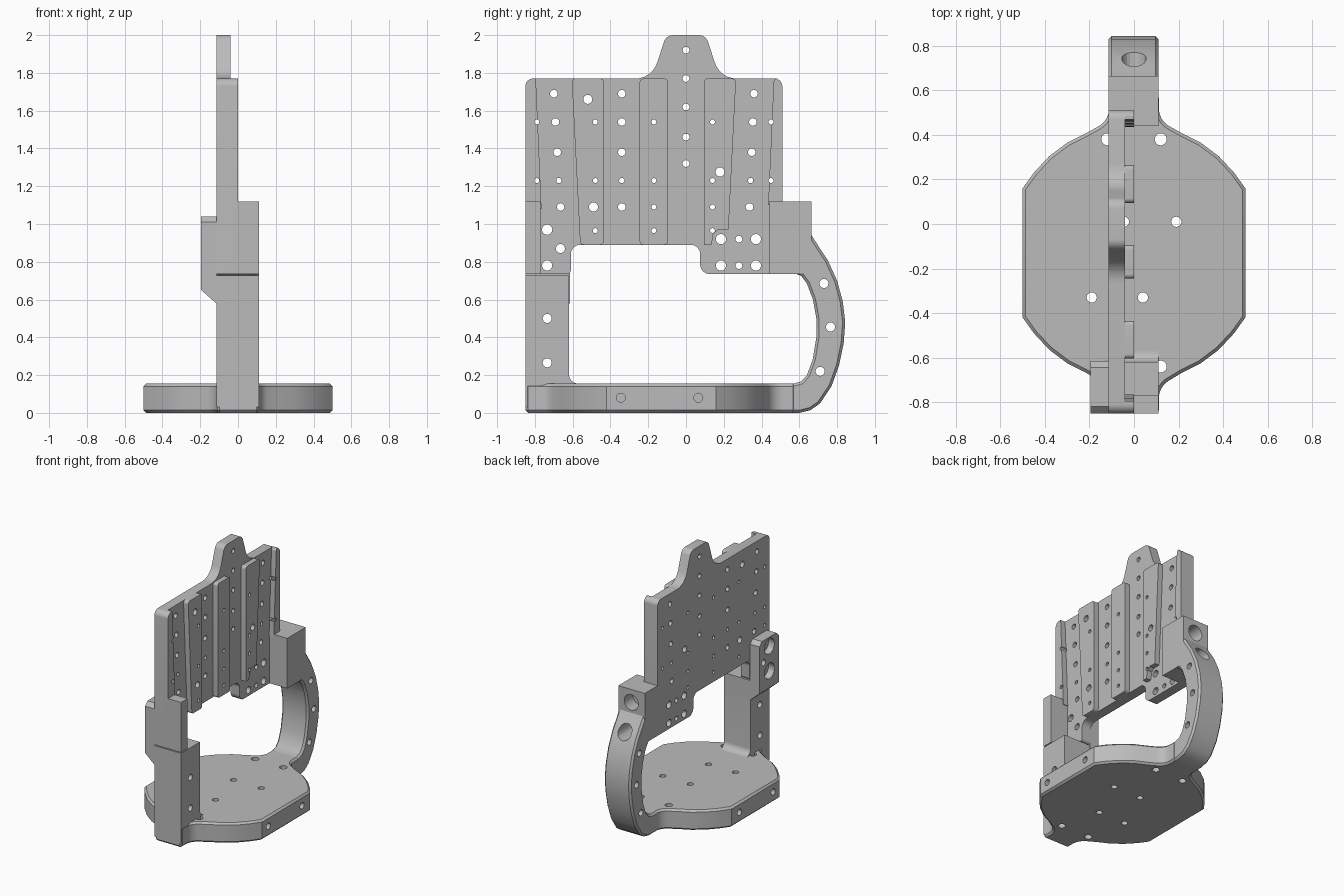
import bpy, bmesh, math
from mathutils import Vector, Matrix

cube = bpy.data.objects.get("Cube")
if cube:
    bpy.data.objects.remove(cube, do_unlink=True)

grey = bpy.data.materials.new("machined grey")
grey.use_nodes = True
grey.diffuse_color = (0.5, 0.5, 0.5, 1)
grey.node_tree.nodes["Principled BSDF"].inputs["Base Color"].default_value = (0.5, 0.5, 0.5, 1)

LO, HI = -0.115, 0.11      # width of the column and handle
BACK, FACE = -0.04, 0.0    # plate face and rib face


def rounded(points, steps=6):
    """Outline points (u, v[, radius]) with their corners filleted."""
    out = []
    for i, p in enumerate(points):
        c = Vector(p[:2])
        if len(p) < 3:
            out.append(c)
            continue
        a = (Vector(points[i - 1][:2]) - c).normalized()
        b = (Vector(points[(i + 1) % len(points)][:2]) - c).normalized()
        half = a.angle(b) / 2
        mid = c + (a + b).normalized() * (p[2] / math.sin(half))
        start = c + a * (p[2] / math.tan(half)) - mid
        end = c + b * (p[2] / math.tan(half)) - mid
        for k in range(steps + 1):
            d = start.lerp(end, k / steps).normalized() * p[2]
            out.append(mid + d)
    return out


def make(name, bm):
    bmesh.ops.recalc_face_normals(bm, faces=bm.faces)
    mesh = bpy.data.meshes.new(name)
    bm.to_mesh(mesh)
    bm.free()
    ob = bpy.data.objects.new(name, mesh)
    mesh.materials.append(grey)
    bpy.context.collection.objects.link(ob)
    return ob


def prism(name, points, lo, hi, axis="x"):
    """Extrude an outline along x (u=y, v=z) or along z (u=x, v=y)."""
    bm = bmesh.new()
    place = (lambda p: (lo, p.x, p.y)) if axis == "x" else (lambda p: (p.x, p.y, lo))
    face = bm.faces.new([bm.verts.new(place(p)) for p in rounded(points)])
    new = bmesh.ops.extrude_face_region(bm, geom=[face])["geom"]
    shift = (hi - lo, 0, 0) if axis == "x" else (0, 0, hi - lo)
    bmesh.ops.translate(bm, vec=shift, verts=[v for v in new if isinstance(v, bmesh.types.BMVert)])
    return make(name, bm)


def box(y0, y1, z0, z1):
    return [(y0, z0), (y1, z0), (y1, z1), (y0, z1)]


def drills(name, holes):
    """Cutter of cylinders: (axis, start, end, u, v, radius)."""
    bm = bmesh.new()
    for axis, a, b, u, v, r in holes:
        m = (a + b) / 2
        if axis == "x":
            mat = Matrix.Translation((m, u, v)) @ Matrix.Rotation(math.pi / 2, 4, "Y")
        elif axis == "y":
            mat = Matrix.Translation((u, m, v)) @ Matrix.Rotation(math.pi / 2, 4, "X")
        else:
            mat = Matrix.Translation((u, v, m))
        bmesh.ops.create_cone(bm, cap_ends=True, segments=20, radius1=r, radius2=r,
                              depth=b - a, matrix=mat)
    ob = make(name, bm)
    ob.hide_render = True
    return ob


def finish(ob, cutter=None, chamfer=0):
    bpy.ops.object.select_all(action="DESELECT")
    ob.select_set(True)
    bpy.context.view_layer.objects.active = ob
    if chamfer:
        mod = ob.modifiers.new("chamfer", "BEVEL")
        mod.width, mod.segments = chamfer, 1
        mod.limit_method, mod.angle_limit = "ANGLE", math.radians(60)
        bpy.ops.object.modifier_apply(modifier=mod.name)
    if cutter:
        mod = ob.modifiers.new("holes", "BOOLEAN")
        mod.operation, mod.solver, mod.object = "DIFFERENCE", "EXACT", cutter
        mod.use_self = True
        bpy.ops.object.modifier_apply(modifier=mod.name)
    bpy.ops.object.shade_smooth_by_angle(angle=math.radians(30))


# Holes running sideways through plate, ribs, column and handle
side = []


def bore(r, ys, zs):
    side.extend(("x", -0.3, 0.3, y, z, r) for y in ys for z in zs)


bore(0.013, (-0.79, -0.48, -0.17, 0.14, 0.45), (1.54, 1.23))
bore(0.013, (-0.48, -0.17, 0.14), (0.965,))
bore(0.013, (-0.79, -0.17, 0.14), (1.09,))
bore(0.018, (0,), (1.92, 1.77, 1.62, 1.46, 1.32))
for row, z in enumerate((1.69, 1.54, 1.38, 1.23, 1.09)):
    bore(0.014 if row == 3 else 0.02, (-0.7 + 0.009 * row, -0.34, 0.36 - 0.006 * row), (z,))
bore(0.027, (0.185, 0.37), (0.92, 0.78))
bore(0.018, (0.28,), (0.92, 0.78))
bore(0.027, (-0.735,), (0.97, 0.78))
bore(0.024, (-0.735,), (0.5, 0.265))
for y, z in ((-0.52, 1.66), (0.18, 1.275), (-0.49, 1.09), (-0.665, 0.87),
             (0.73, 0.685), (0.765, 0.455), (0.71, 0.22)):
    bore(0.024, (y,), (z,))
side_drill = drills("side_hole_cutter", side)

# Upright plate with a rounded tab on top
tab = [(0.18, 1.77, 0.12), (0.105, 2.0, 0.05)]
plate = prism("upright_plate", [
    (-0.85, 0.735), (-0.61, 0.735, 0.02), (-0.61, 0.89, 0.05), (0.075, 0.89, 0.05),
    (0.075, 0.735, 0.05), (0.51, 0.735), (0.51, 1.77, 0.04)] + tab
    + [(-y, z, r) for y, z, r in reversed(tab)] + [(-0.85, 1.77, 0.04)], LO, BACK)
finish(plate, side_drill)

# Raised ribs on the plate face
ribs = {
    "front_strip": [(-0.85, 1.08), (-0.765, 1.08), (-0.795, 1.77), (-0.85, 1.77, 0.04)],
    "front_rib": [(-0.56, 0.89, 0.02), (-0.435, 0.89, 0.02), (-0.435, 1.77, 0.02), (-0.605, 1.77, 0.02)],
    "middle_rib": [(-0.245, 0.89, 0.02), (-0.095, 0.89, 0.02), (-0.095, 1.77, 0.02), (-0.245, 1.77, 0.02)],
    "rear_rib": [(0.095, 0.89), (0.135, 0.89), (0.145, 0.95), (0.17, 0.97), (0.225, 0.97),
                 (0.265, 1.77, 0.02), (0.095, 1.77, 0.02)],
    "rear_strip": [(0.435, 1.1), (0.51, 1.1), (0.51, 1.77, 0.04), (0.465, 1.77, 0.02)],
}
for name, outline in ribs.items():
    finish(prism(name, outline, BACK, FACE), side_drill)

# Front column with a filleted foot, and the thin wall above it
column = prism("front_column", [
    (-0.85, 0.03), (-0.57, 0.03), (-0.57, 0.155), (-0.62, 0.155, 0.049),
    (-0.62, 0.728), (-0.85, 0.728)], LO, HI)
finish(column, side_drill)
finish(prism("column_upper_wall", box(-0.85, -0.77, 0.735, 1.12), BACK, HI))

# Clamp block behind the column, sloped underneath, with counterbores
block = prism("clamp_block", [
    (-0.85, 0.58), (-0.615, 0.58), (-0.615, 1.01), (-0.645, 1.04), (-0.82, 1.04), (-0.85, 1.01)],
    -0.195, LO)
for v in block.data.vertices:
    if v.co.z < 0.6 and v.co.x < -0.19:
        v.co.z = 0.65
finish(block, side_drill)
counterbores = drills("counterbore_cutter", [("x", -0.3, -0.145, -0.735, z, 0.06) for z in (0.97, 0.78)])
finish(block, counterbores)

# Curved handle arm and its mounting block
rear_drill = drills("rear_hole_cutter", [("y", 0.56, 0.9, 0, 1.02, 0.06), ("y", 0.5, 0.9, 0, 0.82, 0.055)])
arm = prism("handle_arm", [
    (0.5, 0), (0.6, 0), (0.66, 0.015), (0.71, 0.05), (0.77, 0.14), (0.81, 0.25), (0.835, 0.37),
    (0.843, 0.48), (0.83, 0.59), (0.8, 0.7), (0.75, 0.81), (0.7, 0.885), (0.665, 0.94),
    (0.6, 0.94), (0.52, 0.74), (0.58, 0.737), (0.61, 0.725), (0.64, 0.685), (0.672, 0.6),
    (0.69, 0.5), (0.69, 0.4), (0.67, 0.28), (0.64, 0.2), (0.61, 0.167), (0.57, 0.155), (0.5, 0.155)],
    LO, HI)
finish(arm, side_drill, 0.014)
mount = prism("handle_mount", box(0.44, 0.665, 0.735, 1.12), LO, HI)
for part in (arm, mount):
    finish(part, rear_drill)

# Base plate: straight sides, curved shoulders, narrow necks
right = [(0.112, -0.85), (0.112, -0.73, 0.09), (0.22, -0.665), (0.3, -0.625), (0.38, -0.565),
         (0.45, -0.49), (0.5, -0.42), (0.5, 0.16), (0.45, 0.23), (0.38, 0.305), (0.3, 0.365),
         (0.22, 0.405), (0.112, 0.465, 0.09), (0.112, 0.58)]
base = prism("base_plate", right + [(-p[0],) + p[1:] for p in reversed(right)], 0, 0.155, "z")
holes = [("z", -0.1, 0.3, x, y, 0.027) for x in (-0.12, 0.12) for y in (0.38, -0.64)]
holes += [("z", -0.1, 0.3, x, y, 0.023) for x, y in
          ((0.19, 0.01), (-0.045, 0.01), (-0.19, -0.33), (0.04, -0.33))]
holes += [("x", s * 0.5 - 0.08, s * 0.5 + 0.08, y, 0.08, 0.024) for s in (-1, 1) for y in (-0.345, 0.065)]
base_drill = drills("base_hole_cutter", holes)
finish(base, base_drill, 0.014)

for cutter in (side_drill, counterbores, rear_drill, base_drill):
    bpy.data.objects.remove(cutter, do_unlink=True)
